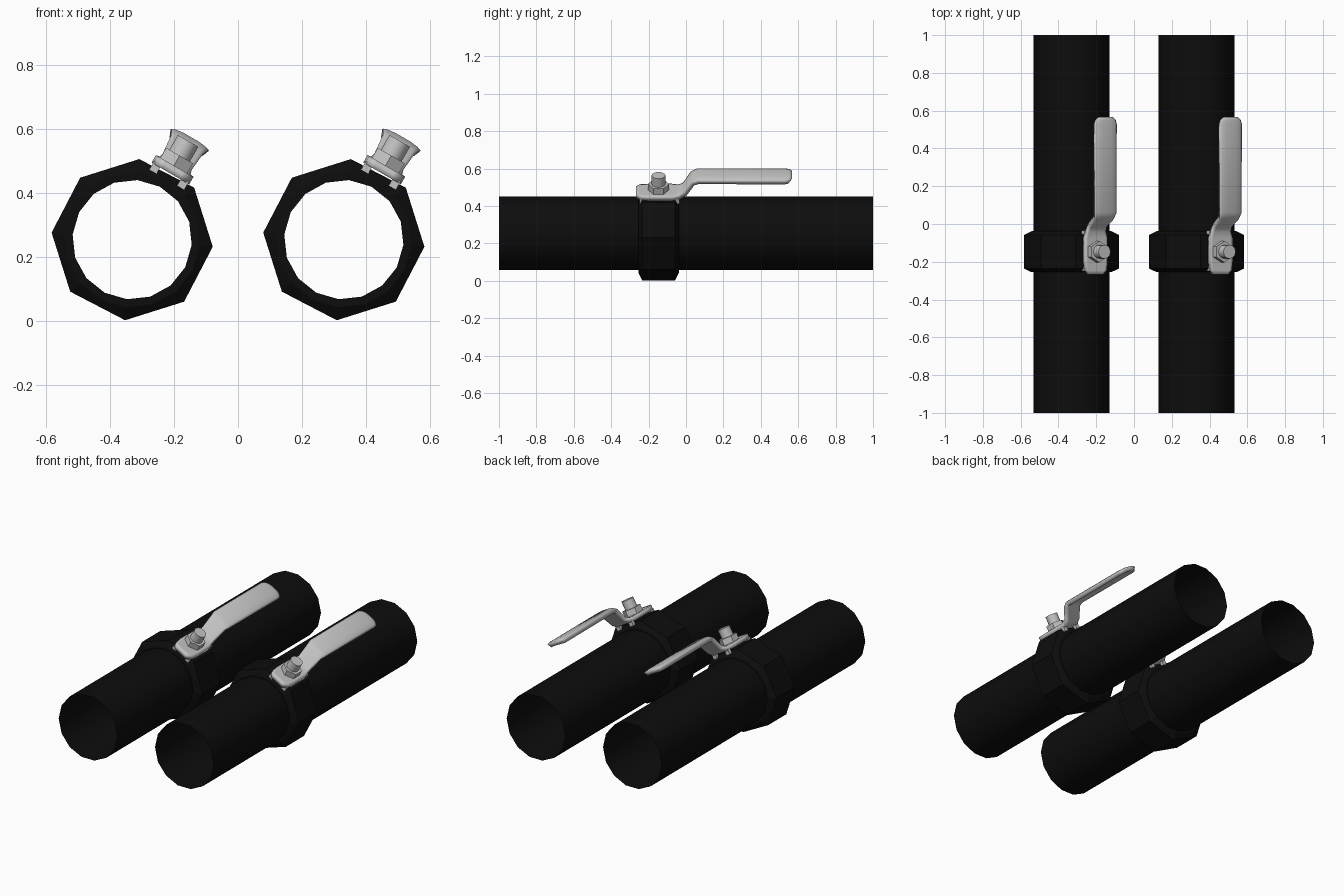
import bpy, bmesh, math
from mathutils import Matrix

if "Cube" in bpy.data.objects:
    bpy.data.objects.remove(bpy.data.objects["Cube"])

TILT = math.radians(30)
SPACING, AXIS_Z = 0.331, 0.255
VALVE_Y = -0.147


def material(name, value, rough):
    m = bpy.data.materials.new(name)
    m.use_nodes = True
    colour = (value, value, value, 1)
    m.diffuse_color = colour
    shader = m.node_tree.nodes["Principled BSDF"]
    shader.inputs["Base Color"].default_value = colour
    shader.inputs["Roughness"].default_value = rough
    return m


black = material("black pipe", 0.004, 0.6)
steel = material("light steel", 0.55, 0.5)


def place(name, bm, mat, smooth=None, tilt=TILT):
    """Turn a bmesh around the pipe axis into a left and a right object."""
    mesh = bpy.data.meshes.new(name)
    bm.to_mesh(mesh)
    bm.free()
    mesh.materials.append(mat)
    if smooth:
        mesh.shade_smooth()
        mesh.set_sharp_from_angle(angle=math.radians(smooth))
    pair = []
    for side, sign in (("left", 1), ("right", -1)):
        ob = bpy.data.objects.new(f"{side}_{name}", mesh)
        ob.location = (sign * SPACING, 0, AXIS_Z)
        ob.rotation_euler.y = tilt
        bpy.context.collection.objects.link(ob)
        pair.append(ob)
    return pair


def skin(bm, rows, closed):
    """Join rows of vertices with quads."""
    for a, b in zip(rows, rows[1:]):
        n = len(a)
        for j in range(n if closed else n - 1):
            k = (j + 1) % n
            bm.faces.new((a[j], a[k], b[k], b[j]))


def ring(bm, y, radius, count, octagon=False, phase=0.0):
    verts = []
    for i in range(count):
        ang = phase + math.tau * i / count
        r = radius * (math.cos(math.pi / 8) if octagon and i % 2 else 1)
        verts.append(bm.verts.new((r * math.cos(ang), y, r * math.sin(ang))))
    return verts


# Open pipe
bm = bmesh.new()
skin(bm, [ring(bm, y, 0.201, 14) for y in (1, -1)], True)
bmesh.ops.recalc_face_normals(bm, faces=bm.faces)
place("pipe", bm, black, 40, tilt=0)

# Octagonal valve collar with round chamfered ends
bm = bmesh.new()
profile = ((-0.255, 0.187, False), (-0.255, 0.212, False), (-0.235, 0.253, True),
           (-0.058, 0.253, True), (-0.038, 0.212, False), (-0.038, 0.187, False))
rows = [ring(bm, y, r, 16, octa, math.radians(85)) for y, r, octa in profile]
skin(bm, rows + rows[:1], True)
bmesh.ops.recalc_face_normals(bm, faces=bm.faces)
place("valve_collar", bm, black, tilt=0)

# Bent lever: y, height from pipe axis, half width, edge drop
stations = ((-0.267, 0.266, 0.040, 0), (-0.245, 0.266, 0.062, 0),
            (-0.200, 0.266, 0.068, 0), (-0.075, 0.266, 0.068, 0),
            (-0.040, 0.268, 0.056, 0), (-0.015, 0.285, 0.052, 0.002),
            (0.025, 0.350, 0.058, 0.004), (0.060, 0.370, 0.067, 0.008),
            (0.530, 0.370, 0.069, 0.010), (0.552, 0.369, 0.062, 0.009),
            (0.567, 0.367, 0.042, 0.006))
bm = bmesh.new()
rows = [[bm.verts.new((f * w, y, h - drop * f ** 4)) for f in (-1, -0.8, -0.4, 0.4, 0.8, 1)]
        for y, h, w, drop in stations]
skin(bm, rows, False)
for ob in place("lever", bm, steel, 40):
    solid = ob.modifiers.new("thickness", "SOLIDIFY")
    solid.thickness = 0.027
    solid.offset = -1
    solid.use_even_offset = True


# Stop tabs folded down at the corners of the lever plate
bm = bmesh.new()
for x in (-0.05, 0.05):
    for y in (-0.238, -0.045):
        bmesh.ops.create_cube(bm, size=1, matrix=Matrix.Translation((x, y, 0.232))
                              @ Matrix.Diagonal((0.026, 0.022, 0.03, 1)))
place("stop_tabs", bm, steel)


def post(name, radius, bottom, top, sides, smooth=None):
    bm = bmesh.new()
    bmesh.ops.create_cone(bm, cap_ends=True, segments=sides, radius1=radius,
                          radius2=radius, depth=top - bottom,
                          matrix=Matrix.Translation((-0.003, VALVE_Y, (top + bottom) / 2)))
    return place(name, bm, steel, smooth)


# Hex nut and threaded stem
post("hex_nut", 0.056, 0.262, 0.302, 6)
post("stem", 0.037, 0.295, 0.355, 12, 40)
